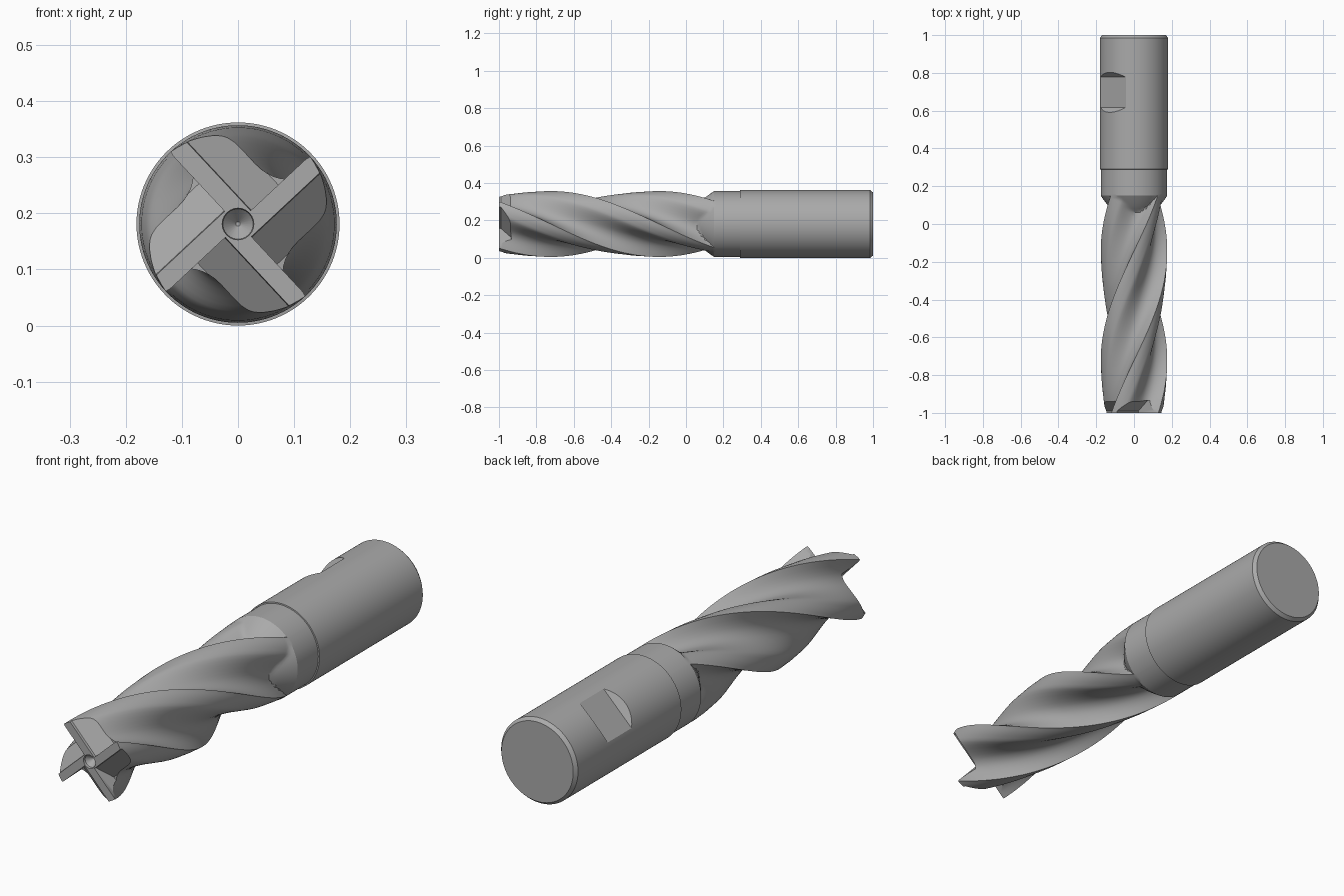
import bpy, bmesh, math
from mathutils import Vector, Matrix

if "Cube" in bpy.data.objects:
    bpy.data.objects.remove(bpy.data.objects["Cube"])

R, ZC = 0.181, 0.181          # shank radius, axis height
PITCH90 = 0.58                # length of a quarter turn of the helix
EDGE = math.radians(43)       # angle of the first cutting edge at the tip
Y0, Y1 = -1.0, 0.29           # fluted part

steel = bpy.data.materials.new("steel_grey")
steel.diffuse_color = (0.40, 0.40, 0.40, 1)
steel.use_nodes = True
steel.node_tree.nodes["Principled BSDF"].inputs["Base Color"].default_value = steel.diffuse_color


def to_object(bm, name, helper=False):
    bmesh.ops.recalc_face_normals(bm, faces=bm.faces)
    me = bpy.data.meshes.new(name)
    bm.to_mesh(me)
    bm.free()
    ob = bpy.data.objects.new(name, me)
    bpy.context.collection.objects.link(ob)
    me.materials.append(steel)
    if helper:
        ob.hide_render = True
        ob.hide_set(True)
    return ob


def skin(rings, name, helper=False):
    """Join closed rings of points and cap both ends."""
    bm = bmesh.new()
    vs = [[bm.verts.new(p) for p in ring] for ring in rings]
    n = len(vs[0])
    for a, b in zip(vs, vs[1:]):
        for j in range(n):
            bm.faces.new((a[j], a[(j + 1) % n], b[(j + 1) % n], b[j]))
    bm.faces.new(vs[0])
    bm.faces.new(vs[-1][::-1])
    return to_object(bm, name, helper)


def polar(r, a, y):
    return (r * math.cos(a), y, ZC + r * math.sin(a))


def lathe(profile, name, n=96, helper=False):
    return skin([[polar(r, 2 * math.pi * j / n, y) for j in range(n)]
                 for r, y in profile], name, helper)


def cut(ob, cutter):
    m = ob.modifiers.new("cut", 'BOOLEAN')
    m.operation = 'DIFFERENCE'
    m.solver = 'EXACT'
    m.object = cutter


def smooth(ob, angle):
    bpy.ops.object.select_all(action='DESELECT')
    bpy.context.view_layer.objects.active = ob
    ob.select_set(True)
    for m in list(ob.modifiers):
        bpy.ops.object.modifier_apply(modifier=m.name)
    bpy.ops.object.shade_smooth_by_angle(angle=math.radians(angle))


# One flute: degrees after the cutting edge, radius (rake, core, heel, land)
FLUTE = [(0, .176), (1, .163), (2.5, .148), (5, .133), (9, .120), (14, .111),
         (20, .106), (27, .104), (34, .106), (41, .112), (48, .122), (54, .134),
         (59, .146), (63, .155), (66, .160), (70, .164), (75, .168), (80, .172),
         (85, .174)]

# Fluted body running out into the round neck
ys = [Y0 + i * 0.02 for i in range(53)] + [0.06 + i * 0.01 for i in range(11)] + [0.2, Y1]
rings = []
for y in ys:
    turn = EDGE - (min(y, 0.16) - Y0) / PITCH90 * math.pi / 2
    t = min(max((y - 0.06) / 0.09, 0), 1)
    runout = 0.10 + 0.076 * t ** 0.8
    rings.append([polar(max(r, runout) if y > 0.06 else r,
                        turn + math.radians(90 * k + a), y)
                  for k in range(4) for a, r in FLUTE])
body = skin(rings, "fluted_body")

# End gashes behind each cutting edge
bm = bmesh.new()
section = [(0.03, -1.02), (0.034, -0.99), (0.10, -0.935), (0.25, -0.925), (0.25, -1.02)]
for k in range(4):
    a = EDGE + k * math.pi / 2
    e = Vector((math.cos(a), 0, math.sin(a)))
    n = Vector((math.sin(a), 0, -math.cos(a)))
    ends = [[bm.verts.new(e * u + n * v + Vector((0, y, ZC))) for v, y in section]
            for u in (0.002, 0.25)]
    bm.faces.new(ends[0])
    bm.faces.new(ends[1][::-1])
    for j in range(5):
        i = (j + 1) % 5
        bm.faces.new((ends[0][j], ends[0][i], ends[1][i], ends[1][j]))
cut(body, to_object(bm, "gash_cutter", True))

# Small centre hole in the tip
cut(body, lathe([(0.032, -1.03), (0.027, -0.99), (0.004, -0.965)], "centre_cutter", 24, True))
smooth(body, 28)

# Shank with chamfered end
shank = lathe([(0.176, Y1 - 0.001), (R, Y1), (R, 0.985), (0.169, 1.0)], "shank")

# Clamping flat with sloped ends, facing up and left
bm = bmesh.new()
flat = [(0.155, 0.617), (0.155, 0.777), (0.205, 0.827), (0.205, 0.567)]
sides = [[bm.verts.new((w, y, r)) for r, y in flat] for w in (-0.2, 0.2)]
bm.faces.new(sides[0])
bm.faces.new(sides[1][::-1])
for j in range(4):
    i = (j + 1) % 4
    bm.faces.new((sides[0][j], sides[0][i], sides[1][i], sides[1][j]))
bm.transform(Matrix.Translation((0, 0, ZC)) @ Matrix.Rotation(math.radians(-45), 4, 'Y'))
cut(shank, to_object(bm, "flat_cutter", True))
smooth(shank, 25)
